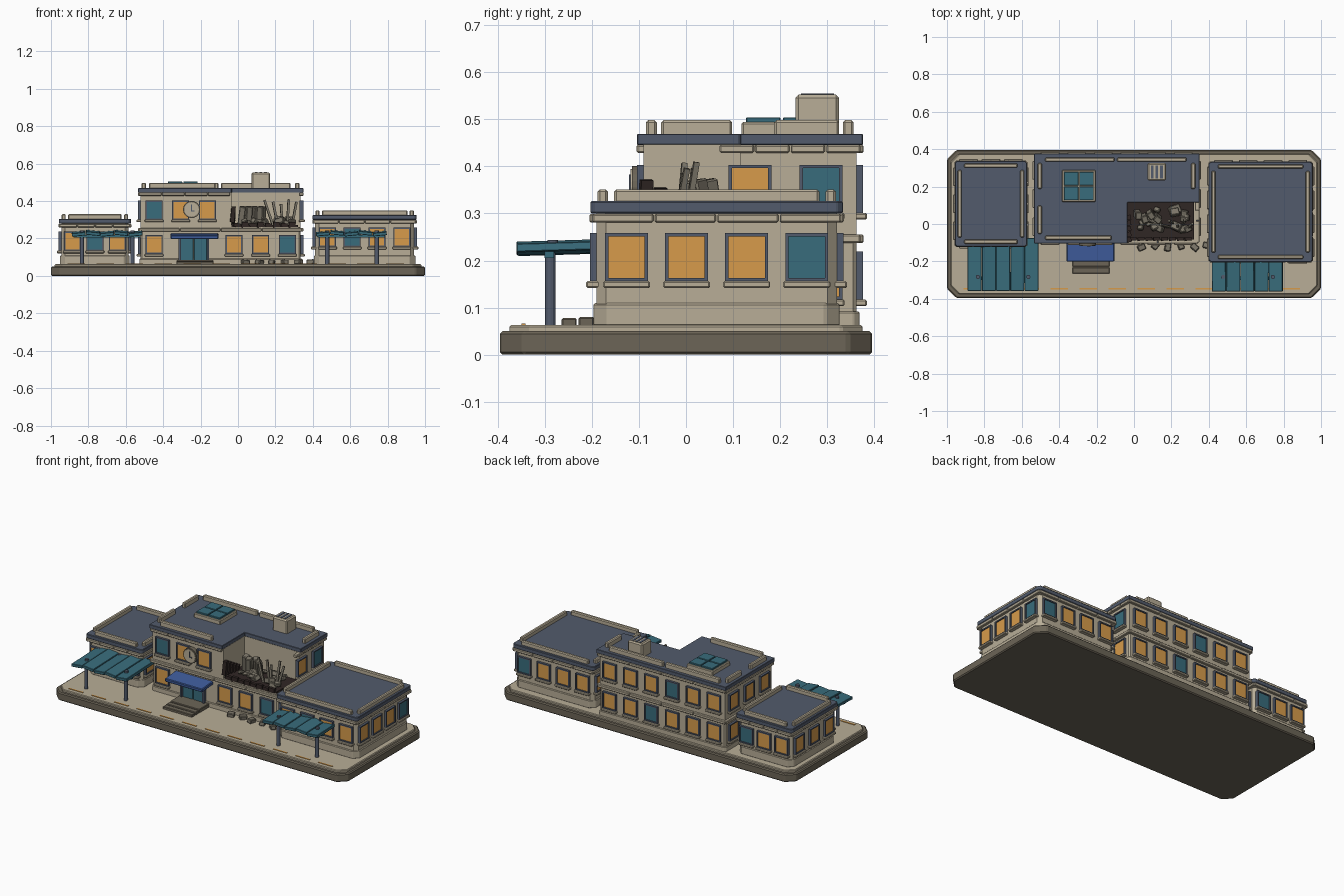
import bpy, bmesh, math, random
from mathutils import Matrix, Vector, Euler

if "Cube" in bpy.data.objects:
    bpy.data.objects.remove(bpy.data.objects["Cube"], do_unlink=True)
random.seed(4)


def material(name, *rgb):
    m = bpy.data.materials.new(name)
    m.use_nodes = True
    m.diffuse_color = (*rgb, 1)
    m.node_tree.nodes["Principled BSDF"].inputs["Base Color"].default_value = (*rgb, 1)
    return m


STONE = material("warm stone", .48, .42, .31)
DARK = material("dark stone", .15, .13, .095)
SLATE = material("slate", .085, .105, .15)
TEAL = material("teal", .04, .15, .2)
AMBER = material("amber glass", .68, .33, .07)
BLUE = material("awning blue", .05, .11, .34)
CHAR = material("charred wood", .03, .02, .018)
RUBBLE = material("rubble grey", .2, .18, .14)


def finish(name, bm, mat, bevel=0):
    if bevel:
        bmesh.ops.bevel(bm, geom=bm.edges[:], offset=bevel, segments=1, affect='EDGES')
    bmesh.ops.recalc_face_normals(bm, faces=bm.faces[:])
    me = bpy.data.meshes.new(name)
    bm.to_mesh(me)
    bm.free()
    me.materials.append(mat)
    ob = bpy.data.objects.new(name, me)
    bpy.context.collection.objects.link(ob)
    return ob


def place(centre, size, rot=(0, 0, 0)):
    return (Matrix.Translation(centre) @ Euler(rot).to_matrix().to_4x4()
            @ Matrix.Diagonal((*size, 1)))


def span(x0, x1, y0, y1, z0, z1):
    return place(((x0 + x1) / 2, (y0 + y1) / 2, (z0 + z1) / 2), (x1 - x0, y1 - y0, z1 - z0))


def boxes(name, mat, mats, bevel=0):
    """One object made of many boxes."""
    bm = bmesh.new()
    for m in mats:
        bmesh.ops.create_cube(bm, size=1, matrix=m)
    return finish(name, bm, mat, bevel)


def prism(name, mat, pts, z0, z1, bevel=0):
    bm = bmesh.new()
    f = bm.faces.new([bm.verts.new((x, y, z0)) for x, y in pts])
    top = bmesh.ops.extrude_face_region(bm, geom=[f])["geom"]
    bmesh.ops.translate(bm, vec=(0, 0, z1 - z0),
                        verts=[v for v in top if isinstance(v, bmesh.types.BMVert)])
    return finish(name, bm, mat, bevel)


def chamfered(rect, grow=0, c=.02):
    x0, x1, y0, y1 = rect
    x0, x1, y0, y1 = x0 - grow, x1 + grow, y0 - grow, y1 + grow
    return [(x0 + c, y0), (x1 - c, y0), (x1, y0 + c), (x1, y1 - c),
            (x1 - c, y1), (x0 + c, y1), (x0, y1 - c), (x0, y0 + c)]


def cylinders(name, mat, mats, r, depth, sides=12):
    bm = bmesh.new()
    for m in mats:
        bmesh.ops.create_cone(bm, cap_ends=True, segments=sides, radius1=r, radius2=r,
                              depth=depth, matrix=m)
    return finish(name, bm, mat)


SIDES = ("front", "right", "back", "left")


def wall_frame(rect, side):
    """Matrix whose local -y points out of the wall, and the wall length."""
    x0, x1, y0, y1 = rect
    cx, cy = (x0 + x1) / 2, (y0 + y1) / 2
    k = SIDES.index(side)
    pos = [(cx, y0), (x1, cy), (cx, y1), (x0, cy)][k]
    return (Matrix.Translation((*pos, 0)) @ Matrix.Rotation(k * math.pi / 2, 4, 'Z'),
            (x1 - x0) if k % 2 == 0 else (y1 - y0))


def windows(name, rect, side, n, z, teal=(), skip=()):
    """Row of framed windows with sills."""
    M, length = wall_frame(rect, side)
    frames, sills, glass = [], [], {True: [], False: []}
    for i in range(n):
        if i in skip:
            continue
        u = (i + .5) * length / n - length / 2
        for s in (-1, 1):
            frames.append(M @ place((u + s * .042, -.004, z), (.007, .02, .102)))
            frames.append(M @ place((u, -.004, z + s * .0475), (.091, .02, .007)))
        glass[i in teal].append(M @ place((u, -.002, z), (.08, .012, .09)))
        sills.append(M @ place((u, -.007, z - .058), (.1, .03, .014)))
    boxes(name + "_window_frames", SLATE, frames)
    boxes(name + "_window_sills", STONE, sills, .003)
    for is_teal, mat in ((True, TEAL), (False, AMBER)):
        if glass[is_teal]:
            boxes(name + ("_dark_glass" if is_teal else "_lit_glass"), mat, glass[is_teal])


def cornice(name, rect, z, height, sides=SIDES, a=0, b=1):
    """Moulding laid in segments along each wall."""
    out = []
    for side in sides:
        M, length = wall_frame(rect, side)
        n = 4
        step = (length + .02) * (b - a) / n
        start = -(length + .02) / 2 + a * (length + .02)
        for i in range(n):
            out.append(M @ place((start + (i + .5) * step, -.003, z),
                                 (step - .003, .024, height)))
    boxes(name, STONE, out, .003)


# Ground slab, paving and dashed kerb line
ground = (-1, 1, -.395, .395)
prism("ground_slab", DARK, chamfered(ground, 0, .05), 0, .05, .006)
prism("paving", STONE, chamfered(ground, -.02, .045), .045, .063, .004)
boxes("kerb_dashes", AMBER, [place((-.865 + .155 * i, -.345, .064), (.095, .008, .004))
                             for i in range(12)])


# Single-storey wings
def wing(name, rect, top, nx, ny, teal):
    x0, x1, y0, y1 = rect
    prism(name + "_plinth", STONE, chamfered(rect, .006, .03), .06, .11, .004)
    prism(name + "_walls", STONE, chamfered(rect, 0, .02), .1, top)
    cornice(name + "_cornice", rect, top - .01, .018)
    prism(name + "_roof", SLATE, chamfered(rect, .013, .012), top, top + .026, .003)
    z0, z1 = top + .02, top + .051
    strips = []
    for a in (x0 + .002, x1 - .024):
        strips.append(span(a, a + .022, y0 + .037, y1 - .037, z0, z1))
    for a in (y0 + .002, y1 - .024):
        strips.append(span(x0 + .037, x1 - .037, a, a + .022, z0, z1))
    boxes(name + "_parapet", STONE, strips, .005)
    for side in SIDES:
        windows(name + "_" + side, rect, side, nx if side in ("front", "back") else ny,
                top - .093, teal.get(side, ()))


wing("right_wing", (.412, .942, -.19, .32), .3, 4, 4, {"front": (1,), "right": (3,), "back": (0,)})
wing("left_wing", (-.945, -.585, -.108, .325), .279, 3, 3, {"front": (1,), "back": (0,)})

# Two-storey hall with one collapsed upper corner
hall = (-.52, .335, -.09, .362)
hx0, hx1, hy0, hy1 = hall
nx, ny = -.035, .115


def corner_cut(g):
    return [(hx0 - g, hy0 - g), (nx, hy0 - g), (nx, ny), (hx1 + g, ny),
            (hx1 + g, hy1 + g), (hx0 - g, hy1 + g)]


prism("hall_plinth", STONE, chamfered(hall, .006, .012), .06, .092, .003)
prism("hall_lower_walls", STONE, chamfered(hall, 0, .008), .06, .262)
prism("hall_upper_walls", STONE, corner_cut(0), .25, .446)
prism("hall_roof", SLATE, corner_cut(.014), .445, .469, .002)
cornice("hall_floor_band", hall, .246, .018)
cornice("hall_back_cornice", hall, .437, .017, ("back", "left"))
cornice("hall_front_cornice", hall, .437, .017, ("front",), 0, .56)
cornice("hall_right_cornice", hall, .437, .017, ("right",), .36, 1)
windows("hall_lower_front", hall, "front", 6, .168, (5,), (1, 2))
windows("hall_upper_front", hall, "front", 6, .352, (0,), (3, 4, 5))
windows("hall_lower_back", hall, "back", 6, .168, (2,))
windows("hall_upper_back", hall, "back", 6, .352, (3,))
for s, teal, skip in (("right", (2,), (0,)), ("left", (), ())):
    windows("hall_lower_" + s, hall, s, 3, .168)
    windows("hall_upper_" + s, hall, s, 3, .352, teal, skip)

# Hall parapet
rails = [span(-.475, -.12, -.085, -.062, .46, .498)]
rails += [span(a, a + .37, .333, .356, .46, .498) for a in (-.475, -.09)]
rails += [span(-.515, -.493, a, b, .46, .498) for a, b in ((-.053, .098), (.187, .325))]
rails.append(span(.305, .328, .187, .325, .46, .498))
boxes("hall_parapet", STONE, rails, .005)

# Skylight and chimney vent
boxes("skylight_curb", STONE, [span(-.385, -.205, .118, .288, .465, .494)], .004)
boxes("skylight_panes", TEAL, [place((-.295 + sx * .041, .203 + sy * .039, .497), (.077, .073, .014))
                               for sx in (-1, 1) for sy in (-1, 1)], .002)
boxes("chimney", STONE, [span(.072, .172, .232, .325, .46, .552)], .007)
boxes("chimney_slots", SLATE, [place((.097 + .025 * i, .279, .5525), (.014, .07, .004))
                               for i in range(3)])

# Entrance, awning and steps
boxes("door_frame", SLATE, [span(-.318, -.306, -.112, -.08, .06, .21),
                            span(-.166, -.154, -.112, -.08, .06, .21),
                            span(-.318, -.154, -.112, -.08, .198, .21)])
boxes("door_leaves", TEAL, [span(-.306, -.238, -.102, -.08, .07, .198),
                            span(-.234, -.166, -.102, -.08, .07, .198)], .002)
boxes("awning", BLUE, [place((-.233, -.145, .212), (.255, .11, .022), (.08, 0, 0))], .004)
boxes("entrance_steps", DARK, [span(-.33, -.13, -.264, -.232, .06, .078),
                               span(-.33, -.13, -.228, -.195, .06, .08),
                               span(-.33, -.13, -.192, -.09, .06, .084)], .003)

# Wall clock
facing = Matrix.Rotation(math.pi / 2, 4, 'X')
cylinders("clock_rim", DARK, [Matrix.Translation((-.248, -.1, .355)) @ facing], .046, .03, 20)
cylinders("clock_face", STONE, [Matrix.Translation((-.248, -.103, .355)) @ facing], .039, .03, 20)
boxes("clock_hands", SLATE, [span(-.251, -.245, -.121, -.117, .345, .383),
                             span(-.251, -.232, -.121, -.117, .345, .351)])


# Slatted canopies on posts
def canopy(name, x0, y0, y1, posts):
    w = .076
    boxes(name + "_slats", TEAL,
          [place((x0 + (i + .5) * w, (y0 + y1) / 2, .226 + .004 * (i % 2)),
                 (w - .002, y1 - y0, .018), (.03, .1 * (1 if i % 2 else -1), 0))
           for i in range(5)], .002)
    boxes(name + "_edge_beam", TEAL, [span(x0 + .01, x0 + 5 * w - .01, -.3, -.28, .205, .22)])
    cylinders(name + "_posts", SLATE, [Matrix.Translation((x, -.288, .141)) for x in posts], .011, .165)
    cylinders(name + "_bolts", SLATE, [Matrix.Translation((x, -.283, .238)) for x in posts], .011, .012)


canopy("left_canopy", -.89, -.357, -.075, (-.835, -.565))
canopy("right_canopy", .416, -.36, -.19, (.477, .742))

# Collapsed corner: charred floor, broken edges, rubble and beams
boxes("charred_floor", CHAR, [span(nx, .322, -.082, ny, .25, .272)])
edges = [place((nx + .006, -.085 + .03 * i, .285 + .022 * (4 - i) / 2),
               (.022, .026, .085 - .013 * i), (0, .1, .2)) for i in range(5)]
edges += [place((nx + .03 + .042 * i, -.08, .272), (.036, .018, .02 + .012 * (i % 2)), (0, .08, .1))
          for i in range(8)]
boxes("charred_edges", CHAR, edges)
chunks = []
for i in range(18):
    s = random.uniform(.03, .06)
    chunks.append(place((random.uniform(.02, .29), random.uniform(-.04, .08), random.uniform(.275, .305)),
                        (s, s * .8, s * .6), [random.uniform(-.5, .5) for _ in range(3)]))
chunks += [place((.02 + .035 * i, .05 - .02 * (i % 2), .322), (.034, .04, .1), (.15, .12 - .08 * i, .3 * i))
           for i in range(4)]
boxes("collapsed_rubble", RUBBLE, chunks, .004)
boxes("fallen_beams", RUBBLE, [place((.165 + .034 * i, -.01 + .02 * (i % 2), .335),
                                     (.012, .012, .15 - .025 * (i % 3)), (-.15, -.3 + .13 * i, .2))
                               for i in range(5)])
boxes("fallen_bricks", RUBBLE, [place((x, -.125 + .01 * (i % 2), .074), (.042, .032, .026), (.1, .1, .5 * i + .4))
                                for i, x in enumerate((.04, .115, .18, .25, .325, .39))], .004)
